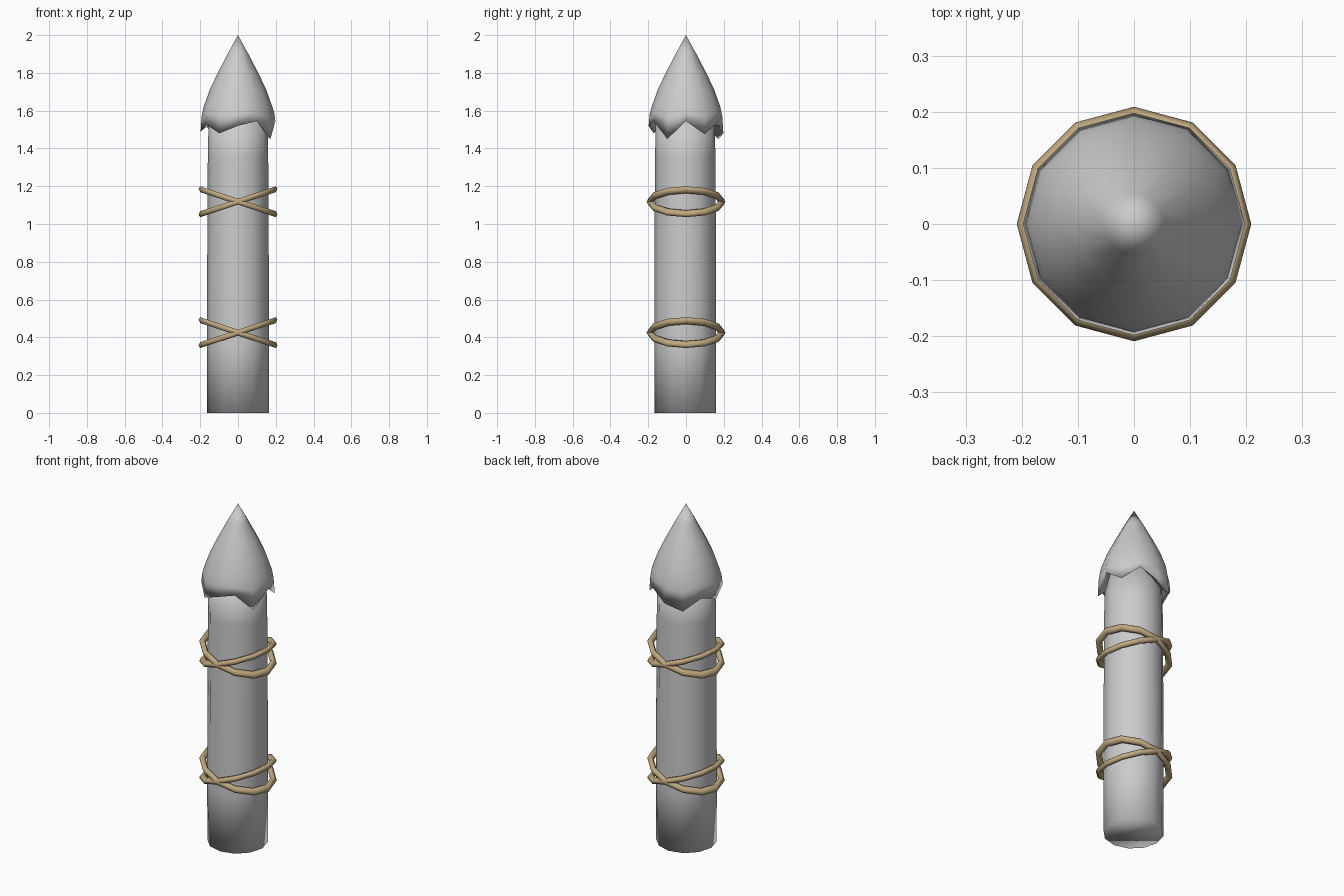
import bpy, bmesh, math

default = bpy.data.objects.get("Cube")
if default:
    bpy.data.objects.remove(default, do_unlink=True)

SIDES = 12


def material(name, rgb):
    mat = bpy.data.materials.new(name)
    mat.use_nodes = True
    mat.diffuse_color = (*rgb, 1)
    mat.node_tree.nodes["Principled BSDF"].inputs["Base Color"].default_value = (*rgb, 1)
    return mat


grey = material("pale grey", (0.6, 0.6, 0.6))
tan = material("rope tan", (0.52, 0.39, 0.21))


def make_object(name, bm, mat):
    bmesh.ops.recalc_face_normals(bm, faces=bm.faces)
    for face in bm.faces:
        face.smooth = True
    mesh = bpy.data.meshes.new(name)
    bm.to_mesh(mesh)
    bm.free()
    mesh.materials.append(mat)
    obj = bpy.data.objects.new(name, mesh)
    bpy.context.collection.objects.link(obj)
    return obj


def add_ring(bm, radius, heights, centre_y=0):
    ring = []
    for i in range(SIDES):
        a = math.tau * i / SIDES
        ring.append(bm.verts.new((radius * math.cos(a),
                                  radius * math.sin(a) + centre_y, heights[i])))
    return ring


def bridge(bm, lower, upper):
    for i in range(SIDES):
        j = (i + 1) % SIDES
        bm.faces.new((lower[i], lower[j], upper[j], upper[i]))


# Shaft: a slightly tapered post with a flat bottom
bm = bmesh.new()
shaft = [(0.163, 0), (0.164, 0.35), (0.163, 0.8), (0.16, 1.35), (0.155, 1.58)]
rings = [add_ring(bm, r, [z] * SIDES, -0.004) for r, z in shaft]
for lower, upper in zip(rings, rings[1:]):
    bridge(bm, lower, upper)
bm.faces.new(rings[0])
bm.faces.new(rings[-1])
make_object("shaft", bm, grey)

# Pointed cap: jagged hem, turned under against the shaft
hem = [1.545, 1.475, 1.54, 1.48, 1.45, 1.52, 1.49, 1.53, 1.48, 1.52, 1.545, 1.45]
bm = bmesh.new()
rings = [add_ring(bm, 0.15, [z + 0.04 for z in hem]),
         add_ring(bm, 0.182, [z + 0.012 for z in hem]),
         add_ring(bm, 0.198, hem),
         add_ring(bm, 0.192, [1.575 + 0.3 * (z - 1.5) for z in hem])]
for r, z in [(0.182, 1.62), (0.15, 1.71), (0.107, 1.8), (0.055, 1.9)]:
    rings.append(add_ring(bm, r, [z] * SIDES))
for lower, upper in zip(rings, rings[1:]):
    bridge(bm, lower, upper)
tip = bm.verts.new((0, 0, 2))
for i in range(SIDES):
    bm.faces.new((rings[-1][i], rings[-1][(i + 1) % SIDES], tip))
make_object("pointed_cap", bm, grey)


# Rope bindings: pairs of rings, slanted opposite ways so they cross
def rope_loop(name, height, slope):
    bm = bmesh.new()
    tube = 6
    loops = []
    for k in range(tube):
        b = math.tau * k / tube
        ring = add_ring(bm, 0.191 + 0.018 * math.cos(b),
                        [height + 0.018 * math.sin(b)] * SIDES)
        loops.append(ring)
    for k in range(tube):
        bridge(bm, loops[k], loops[(k + 1) % tube])
    for v in bm.verts:
        v.co.z += slope * v.co.x
    make_object(name, bm, tan)


for level, height in (("lower", 0.425), ("upper", 1.118)):
    for side, slope in (("rising", 0.33), ("falling", -0.33)):
        rope_loop(f"{level}_{side}_rope", height, slope)
